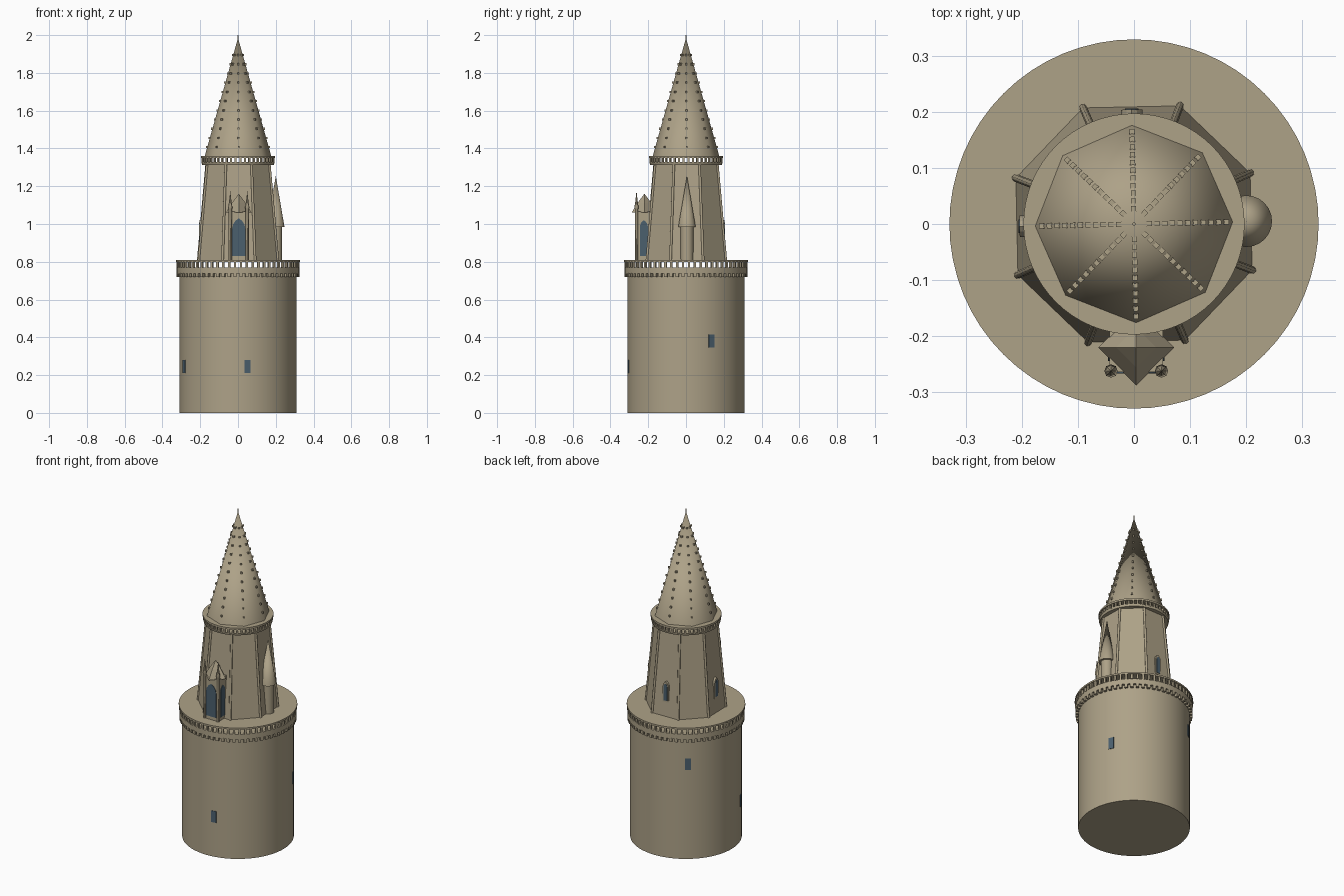
import bpy, bmesh, math
from mathutils import Vector, Matrix

if "Cube" in bpy.data.objects:
    bpy.data.objects.remove(bpy.data.objects["Cube"])


def colour(name, rgb):
    m = bpy.data.materials.new(name)
    m.diffuse_color = (*rgb, 1)
    m.use_nodes = True
    m.node_tree.nodes["Principled BSDF"].inputs["Base Color"].default_value = m.diffuse_color
    return m


STONE = colour("warm_stone", (0.42, 0.36, 0.245))
GLASS = colour("slate_glass", (0.07, 0.115, 0.155))
TURN = math.radians(1.2)


def finish(name, bm, mat=STONE, smooth=None):
    bmesh.ops.recalc_face_normals(bm, faces=bm.faces)
    me = bpy.data.meshes.new(name)
    bm.to_mesh(me)
    bm.free()
    me.materials.append(mat)
    ob = bpy.data.objects.new(name, me)
    bpy.context.collection.objects.link(ob)
    if smooth:
        bpy.ops.object.select_all(action='DESELECT')
        ob.select_set(True)
        bpy.context.view_layer.objects.active = ob
        bpy.ops.object.shade_smooth_by_angle(angle=math.radians(smooth))
    return ob


def lathe(name, profile, n, x=0, y=0, rot=0, smooth=None):
    """Turn a (radius, z) profile into a closed solid with n sides."""
    bm = bmesh.new()
    rings = []
    for r, z in profile:
        if r == 0:
            rings.append([bm.verts.new((x, y, z))])
        else:
            rings.append([bm.verts.new((x + r * math.cos(rot + math.tau * i / n),
                                        y + r * math.sin(rot + math.tau * i / n), z))
                          for i in range(n)])
    for a, b in zip(rings, rings[1:]):
        for i in range(n):
            j = (i + 1) % n
            if len(b) == 1:
                bm.faces.new((a[i], a[j], b[0]))
            else:
                bm.faces.new((a[i], a[j], b[j], b[i]))
    for ring in (rings[0], rings[-1]):
        if len(ring) > 1:
            bm.faces.new(ring)
    return finish(name, bm, STONE, smooth)


def add_box(bm, size, matrix):
    bmesh.ops.create_cube(bm, size=1, matrix=matrix @ Matrix.Diagonal((*size, 1)))


def block_ring(name, count, r, size, z):
    """Blocks (radial, tangential, height) spaced evenly on a circle."""
    bm = bmesh.new()
    for i in range(count):
        add_box(bm, size, Matrix.Rotation(math.tau * (i + 0.5) / count, 4, 'Z')
                @ Matrix.Translation((r, 0, z)))
    return finish(name, bm)


def add_rod(bm, a, b, r, n=8):
    d = b - a
    m = Matrix.Translation((a + b) / 2) @ d.to_track_quat('Z', 'Y').to_matrix().to_4x4()
    bmesh.ops.create_cone(bm, cap_ends=True, segments=n, radius1=r, radius2=r,
                          depth=d.length, matrix=m)


def arch_plate(name, w, z0, z1, depth, centre, angle, mat):
    """Pointed-arch plate standing upright, its outside facing the given angle."""
    h = z1 - z0
    spring = h - w * 0.8
    side = [(w / 2, 0), (w / 2, spring), (w * 0.42, spring + w * 0.35),
            (w * 0.24, spring + w * 0.62)]
    outline = side + [(0, h)] + [(-u, v) for u, v in reversed(side)]
    m = Matrix.Translation((*centre, z0)) @ Matrix.Rotation(angle, 4, 'Z')
    bm = bmesh.new()
    face = bm.faces.new([bm.verts.new(m @ Vector((-depth / 2, u, v))) for u, v in outline])
    out = bmesh.ops.extrude_face_region(bm, geom=[face])
    shift = m.to_3x3() @ Vector((depth, 0, 0))
    bmesh.ops.translate(bm, vec=shift,
                        verts=[g for g in out["geom"] if isinstance(g, bmesh.types.BMVert)])
    return finish(name, bm, mat)


# Round base with corbels, balustrade and terrace
lathe("base_drum", [(0.31, 0), (0.31, 0.75)], 64, smooth=30)
lathe("gallery_ring", [(0.325, 0.738), (0.325, 0.77)], 64, smooth=30)
block_ring("gallery_corbels", 64, 0.315, (0.02, 0.017, 0.022), 0.73)
block_ring("gallery_balusters", 64, 0.32, (0.012, 0.012, 0.034), 0.786)
lathe("terrace", [(0.329, 0.80), (0.329, 0.81)], 64, smooth=30)

# Slit windows on the drum: angle from position, height
for x, y, z in [(0.05, -0.306, 0.245), (-0.285, -0.122, 0.245),
                (0.279, 0.135, 0.38), (-0.187, 0.247, 0.58)]:
    bm = bmesh.new()
    add_box(bm, (0.008, 0.032, 0.07), Matrix.Rotation(math.atan2(y, x), 4, 'Z')
            @ Matrix.Translation((0.3085, 0, z)))
    finish("slit_window", bm, GLASS)

# Tapered eight-sided tower with corner ribs
R0, R1, Z0, Z1 = 0.226, 0.178, 0.81, 1.32
lathe("tower_body", [(R0, Z0), (R1, Z1)], 8, rot=TURN + math.pi / 8)
bm = bmesh.new()
for i in range(8):
    c = Vector((math.cos(TURN + math.pi / 8 + i * math.pi / 4),
                math.sin(TURN + math.pi / 8 + i * math.pi / 4), 0))
    add_rod(bm, c * R0 + Vector((0, 0, Z0)), c * R1 + Vector((0, 0, Z1)), 0.007)
finish("corner_ribs", bm, smooth=50)

# Upper gallery
lathe("upper_ring", [(0.19, 1.313), (0.194, 1.327)], 48, smooth=30)
block_ring("upper_balusters", 48, 0.188, (0.01, 0.010, 0.03), 1.338)
lathe("upper_terrace", [(0.197, 1.349), (0.197, 1.36)], 64, smooth=30)

# Spire with finial and rows of knobs on its ridges
lathe("spire", [(0.176, 1.36), (0, 1.985)], 8, rot=TURN, smooth=50)
lathe("finial", [(0.003, 1.965), (0.003, 2.0)], 6)
bm = bmesh.new()
for i in range(8):
    for k in range(11):
        t = 0.075 + k * 0.078
        add_box(bm, (0.011, 0.009, 0.011),
                Matrix.Rotation(TURN + i * math.pi / 4, 4, 'Z')
                @ Matrix.Translation((0.176 * (1 - t) + 0.001, 0, 1.36 + 0.625 * t)))
finish("spire_knobs", bm)

# Arched windows on the back and left of the tower
for angle in (math.pi / 2, math.pi):
    d = Vector((math.cos(angle + TURN), math.sin(angle + TURN)))
    arch_plate("window_frame", 0.038, 0.895, 1.02, 0.02, d * 0.194, angle + TURN, STONE)
    arch_plate("window_pane", 0.024, 0.904, 1.008, 0.008, d * 0.202, angle + TURN, GLASS)

# Front bay with pointed windows, pyramid roof and corner pinnacles
PX = 0.004
bm = bmesh.new()
add_box(bm, (0.096, 0.105, 0.255), Matrix.Translation((PX, -0.2115, 0.9375)))
finish("bay_body", bm)
arch_plate("bay_front_window", 0.07, 0.83, 1.03, 0.008, (PX, -0.2625), -math.pi / 2, GLASS)
for s in (-1, 1):
    arch_plate("bay_side_window", 0.042, 0.83, 1.02, 0.008, (PX + s * 0.0465, -0.223),
               0 if s > 0 else math.pi, GLASS)
    lathe("bay_pinnacle", [(0.009, 0.81), (0.009, 1.08), (0.012, 1.085), (0.007, 1.115),
                           (0, 1.175)], 8, PX + s * 0.045, -0.262, smooth=40)
lathe("bay_roof", [(0.068, 1.06), (0.036, 1.112), (0, 1.16)], 4, PX, -0.22)

# Round side turret
lathe("turret_body", [(0.034, 0.81), (0.034, 0.99)], 24, 0.2, 0.005, smooth=40)
lathe("turret_roof", [(0.046, 0.985), (0, 1.255)], 24, 0.2, 0.005, smooth=40)
